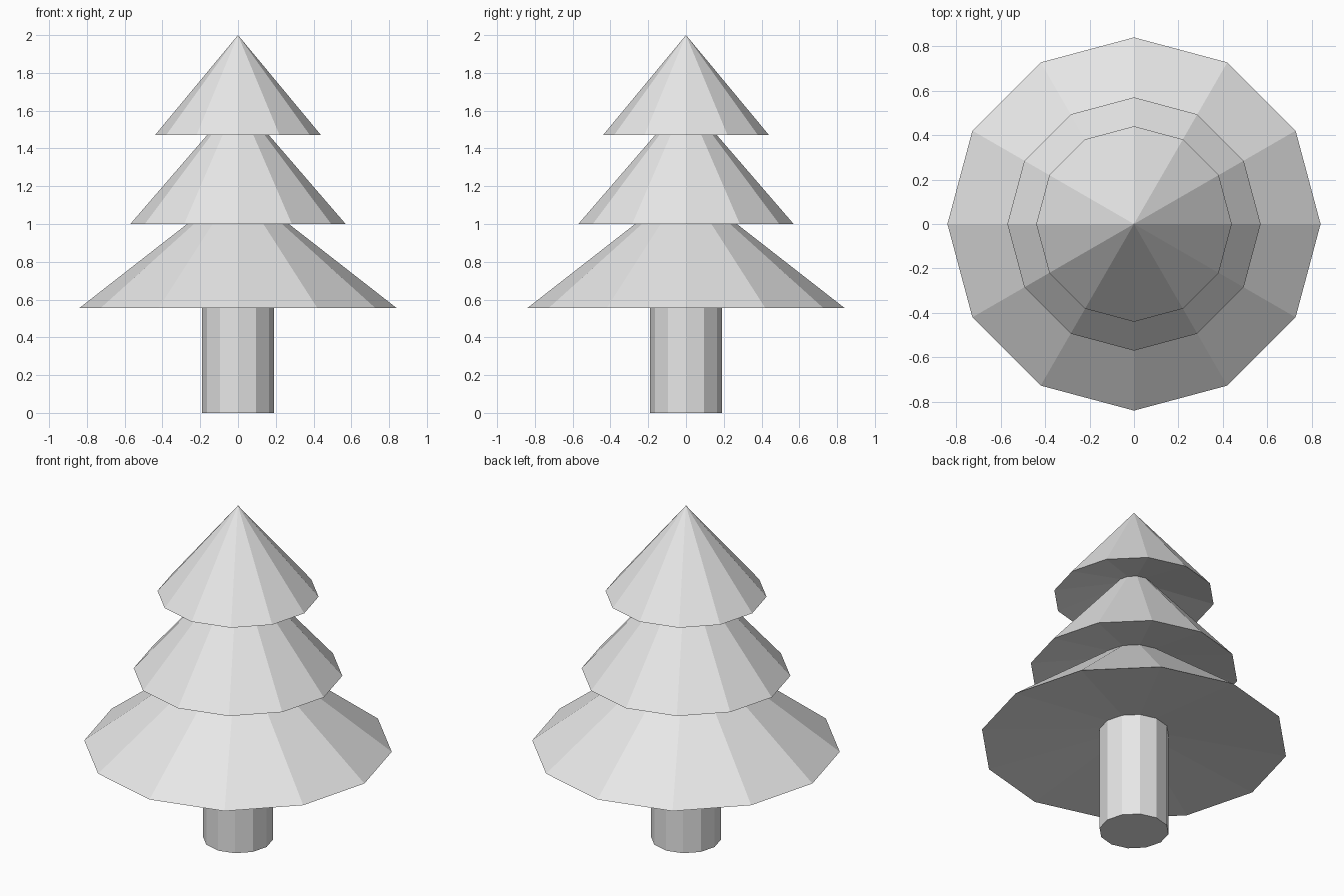
import bpy
import bmesh
from math import cos, sin, tau

SIDES = 12

cube = bpy.data.objects.get("Cube")
if cube:
    bpy.data.objects.remove(cube, do_unlink=True)

# One plain grey for the whole tree
grey = bpy.data.materials.new("light_grey")
grey.use_nodes = True
colour = (0.8, 0.8, 0.8, 1)
grey.diffuse_color = colour
grey.node_tree.nodes["Principled BSDF"].inputs["Base Color"].default_value = colour


def ring(bm, radius, z):
    return [bm.verts.new((radius * cos(tau * i / SIDES), radius * sin(tau * i / SIDES), z))
            for i in range(SIDES)]


def finish(name, bm):
    bmesh.ops.recalc_face_normals(bm, faces=bm.faces)
    mesh = bpy.data.meshes.new(name)
    bm.to_mesh(mesh)
    bm.free()
    mesh.materials.append(grey)
    bpy.context.collection.objects.link(bpy.data.objects.new(name, mesh))


def foliage(name, radius, rim_z, tip_z, hollow):
    """Faceted cone whose underside rises slightly towards the middle."""
    bm = bmesh.new()
    rim = ring(bm, radius, rim_z)
    tip = bm.verts.new((0, 0, tip_z))
    inner = bm.verts.new((0, 0, rim_z + hollow))
    for a, b in zip(rim, rim[1:] + rim[:1]):
        bm.faces.new((a, b, tip))
        bm.faces.new((b, a, inner))
    finish(name, bm)


# Trunk, running up into the lowest tier
bm = bmesh.new()
low, high = ring(bm, 0.19, 0), ring(bm, 0.19, 0.7)
bm.faces.new(low)
bm.faces.new(high)
for i in range(SIDES):
    j = (i + 1) % SIDES
    bm.faces.new((low[i], low[j], high[j], high[i]))
finish("trunk", bm)

# Three tiers of foliage
foliage("lower_foliage", 0.84, 0.555, 1.21, 0.09)
foliage("middle_foliage", 0.57, 1.0, 1.66, 0.1)
foliage("top_foliage", 0.44, 1.47, 2.0, 0.1)
